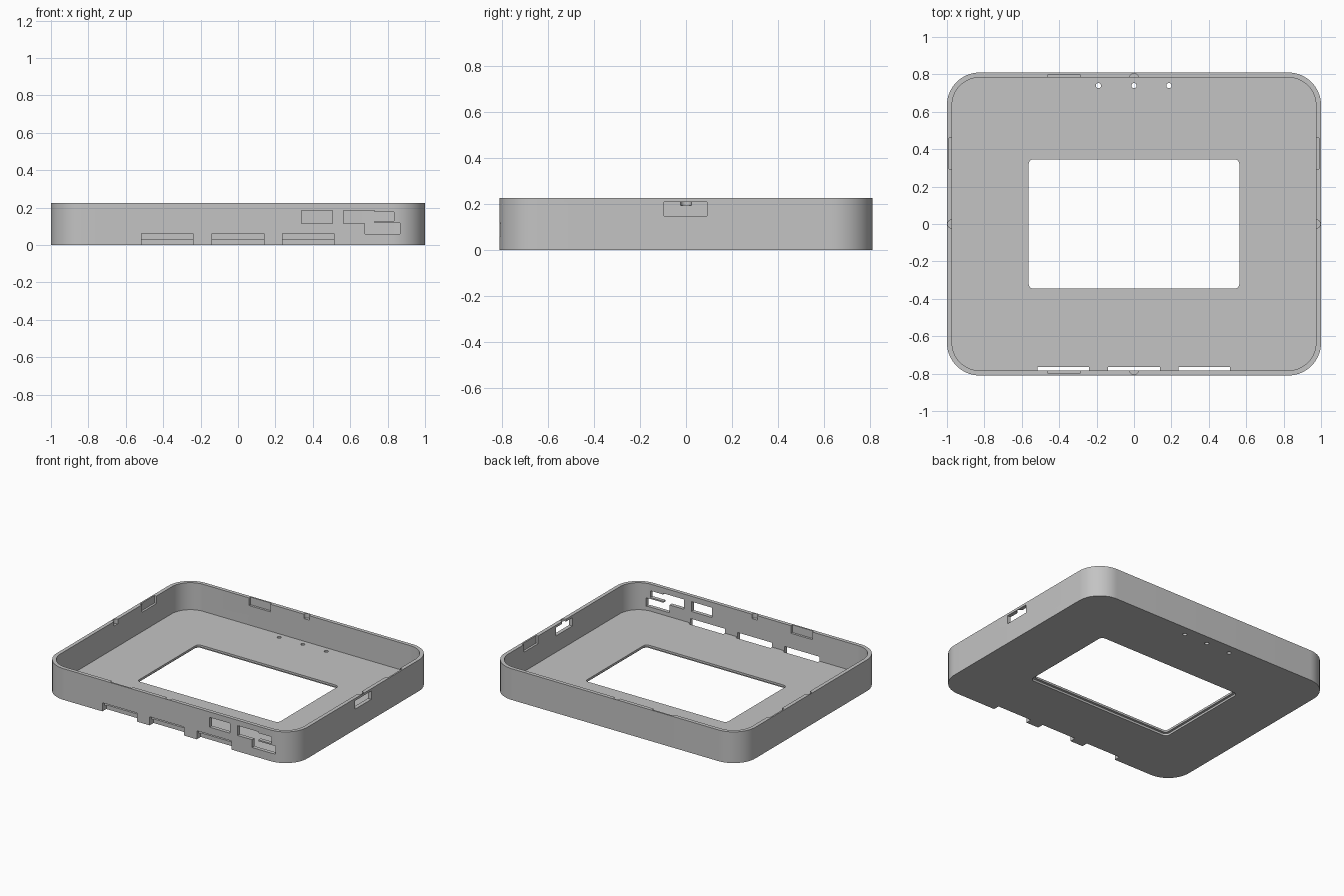
import bpy, bmesh, math

old = bpy.data.objects.get("Cube")
if old:
    bpy.data.objects.remove(old, do_unlink=True)

HX, HY, HEIGHT = 1.0, 0.81, 0.225   # outer half sizes and height
WALL, FLOOR, CORNER = 0.027, 0.03, 0.175
IX, IY = HX - WALL, HY - WALL       # inner half sizes

grey = bpy.data.materials.new("light grey plastic")
grey.use_nodes = True
COLOUR = (0.55, 0.55, 0.55, 1)
grey.diffuse_color = COLOUR
bsdf = next(n for n in grey.node_tree.nodes if n.type == 'BSDF_PRINCIPLED')
bsdf.inputs["Base Color"].default_value = COLOUR


def prism(name, outline, z0, z1):
    """Extrude a counter-clockwise outline upwards."""
    bm = bmesh.new()
    face = bm.faces.new([bm.verts.new((x, y, z0)) for x, y in outline])
    top = bmesh.ops.extrude_face_region(bm, geom=[face])["geom"]
    moved = [v for v in top if isinstance(v, bmesh.types.BMVert)]
    bmesh.ops.translate(bm, verts=moved, vec=(0, 0, z1 - z0))
    bmesh.ops.recalc_face_normals(bm, faces=bm.faces)
    mesh = bpy.data.meshes.new(name)
    bm.to_mesh(mesh)
    bm.free()
    obj = bpy.data.objects.new(name, mesh)
    bpy.context.collection.objects.link(obj)
    return obj


def rounded(hx, hy, r, steps):
    pts = []
    for k, (sx, sy) in enumerate([(1, 1), (-1, 1), (-1, -1), (1, -1)]):
        for i in range(steps + 1):
            a = (k + i / steps) * math.pi / 2
            pts.append((sx * (hx - r) + r * math.cos(a), sy * (hy - r) + r * math.sin(a)))
    return pts


def circle(x, y, r, n=24):
    return [(x + r * math.cos(math.tau * i / n), y + r * math.sin(math.tau * i / n)) for i in range(n)]


def rect(x0, x1, y0, y1):
    return [(x0, y0), (x1, y0), (x1, y1), (x0, y1)]


# Tray body
tray = prism("enclosure_tray", rounded(HX, HY, CORNER, 16), 0, HEIGHT)
tray.data.materials.append(grey)


def cut(outline, z0, z1):
    """Cut a prism out of the tray and drop the cutter."""
    cutter = prism("cutter", outline, z0, z1)
    cutter.hide_render = True
    mod = tray.modifiers.new("cut", 'BOOLEAN')
    mod.operation, mod.solver, mod.object = 'DIFFERENCE', 'EXACT', cutter
    deps = bpy.context.evaluated_depsgraph_get()
    result = bpy.data.meshes.new_from_object(tray.evaluated_get(deps))
    tray.modifiers.clear()
    tray.data = result
    bpy.data.objects.remove(cutter, do_unlink=True)


# Hollow interior
cut(rounded(IX, IY, CORNER - WALL, 16), FLOOR, 0.4)

# Screen opening, with a wider step on the underside
cut(rounded(0.563, 0.346, 0.025, 5), -0.1, 0.1)
cut(rounded(0.58, 0.363, 0.03, 5), -0.1, FLOOR / 2)

# Indicator holes
for x in (-0.19, 0, 0.187):
    cut(circle(x, 0.74, 0.014), -0.1, 0.1)

# Notches along the lower front edge
for x in (-0.378, 0, 0.376):
    cut(rect(x - 0.138, x + 0.138, -0.9, -0.765), -0.1, 0.062)

# Port windows in the front wall
for x0, x1, z0, z1 in [(0.34, 0.505, 0.115, 0.186), (0.565, 0.73, 0.115, 0.186),
                       (0.72, 0.833, 0.128, 0.177), (0.68, 0.865, 0.059, 0.118)]:
    cut(rect(x0, x1, -0.9, -0.75), z0, z1)

# Port window in the side wall
cut(rect(0.9, 1.1, -0.095, 0.092), 0.148, 0.208)

# Snap recesses and locating notches on the inside of the rim
DEPTH = 0.016
for s in (-1, 1):
    y0, y1 = sorted((s * (IY - 0.03), s * (IY + DEPTH)))
    cut(rect(-0.46, -0.29, y0, y1), 0.17, 0.4)
    x0, x1 = sorted((s * (IX - 0.03), s * (IX + DEPTH)))
    cut(rect(x0, x1, 0.295, 0.46), 0.17, 0.4)
    cut(circle(0, s * IY, 0.023), 0.193, 0.4)
    cut(circle(s * IX, 0, 0.023), 0.193, 0.4)

# Smooth the corners, keep the edges sharp
bpy.ops.object.select_all(action='DESELECT')
tray.select_set(True)
bpy.context.view_layer.objects.active = tray
bpy.ops.object.shade_smooth_by_angle(angle=math.radians(30))
